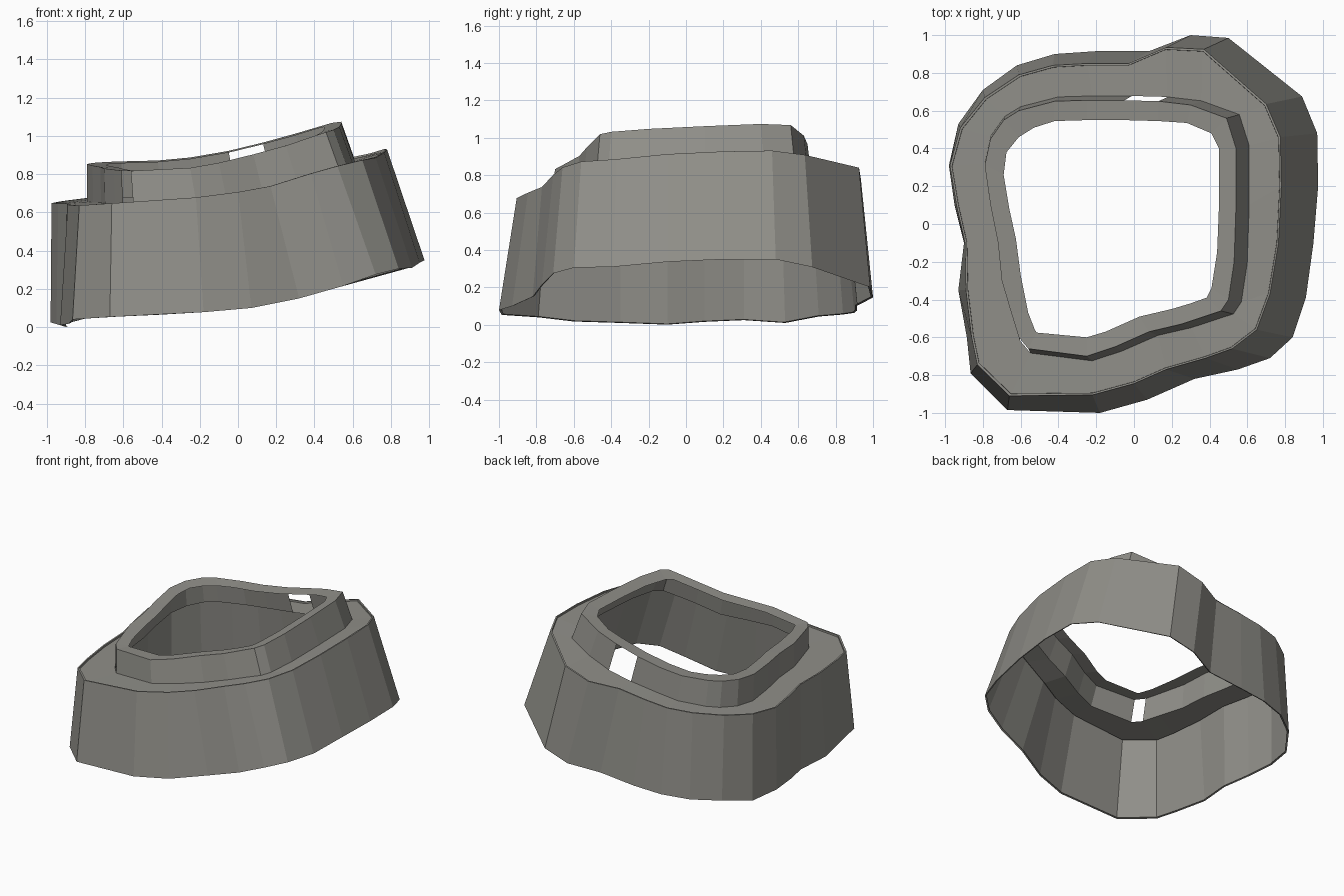
import bpy

grey = bpy.data.materials.new("warm grey")
grey.diffuse_color = (0.28, 0.275, 0.25, 1)


def interp(profile, x):
    """Height read from a piecewise (x, z) profile."""
    if x <= profile[0][0]:
        return profile[0][1]
    for (x0, z0), (x1, z1) in zip(profile, profile[1:]):
        if x <= x1:
            return z0 + (z1 - z0) * (x - x0) / (x1 - x0)
    return profile[-1][1]


def lift(plan, profile, tilt=0.0, drop=0.0):
    return [(x, y, interp(profile, x) + tilt * y - drop) for x, y in plan]


def shrink(loop, amount, drop):
    return [(x * (1 - amount), y * (1 - amount), z - drop) for x, y, z in loop]


def band(name, loops, gaps=()):
    """Skin of quads between successive closed loops, leaving out gap segments."""
    n = len(loops[0])
    verts = [p for loop in loops for p in loop]
    faces = []
    for r in range(len(loops) - 1):
        for i in range(n):
            if i not in gaps:
                j = (i + 1) % n
                faces.append((r * n + j, r * n + i, (r + 1) * n + i, (r + 1) * n + j))
    mesh = bpy.data.meshes.new(name)
    mesh.from_pydata(verts, [], faces)
    mesh.materials.append(grey)
    ob = bpy.data.objects.new(name, mesh)
    bpy.context.collection.objects.link(ob)
    return ob


# Plan outlines, clockwise from the left side
hem_plan = [(-.98, .31), (-.93, .53), (-.80, .71), (-.62, .84), (-.42, .90), (-.20, .915), (.08, .915),
            (.30, 1.0), (.50, .985), (.89, .675), (.97, .48), (.975, .20), (.95, -.10), (.91, -.39),
            (.84, -.60), (.72, -.71), (.55, -.77), (.32, -.82), (.07, -.93), (-.18, -1.0), (-.67, -.985),
            (-.865, -.79), (-.885, -.60), (-.93, -.35), (-.90, -.10), (-.95, .10)]
shoulder_plan = [(-.975, .31), (-.92, .51), (-.79, .67), (-.61, .79), (-.43, .84), (-.25, .85), (-.03, .85),
                 (.17, .935), (.37, .925), (.70, .635), (.775, .46), (.78, .20), (.765, -.10), (.72, -.37),
                 (.65, -.56), (.52, -.66), (.38, -.71), (.17, -.77), (0, -.845), (-.22, -.905), (-.66, -.91),
                 (-.83, -.745), (-.86, -.60), (-.89, -.35), (-.895, -.10), (-.94, .10)]
collar_plan = [(-.79, .31), (-.76, .45), (-.69, .55), (-.61, .60), (-.42, .65), (-.25, .655), (-.05, .655),
               (.13, .65), (.30, .63), (.49, .56), (.54, .40), (.54, .10), (.53, -.20), (.50, -.40),
               (.46, -.46), (.37, -.49), (.25, -.53), (.08, -.57), (-.10, -.65), (-.25, -.70), (-.56, -.66),
               (-.61, -.60), (-.65, -.47), (-.70, -.30), (-.72, -.10), (-.76, .10)]
opening_plan = [(-.69, .26), (-.675, .38), (-.61, .46), (-.53, .51), (-.42, .545), (-.25, .55), (-.05, .55),
                (.13, .545), (.28, .535), (.41, .48), (.45, .40), (.45, .10), (.44, -.15), (.41, -.34),
                (.385, -.39), (.30, -.42), (.20, -.45), (.03, -.49), (-.15, -.57), (-.25, -.60), (-.515, -.575),
                (-.525, -.56), (-.56, -.47), (-.60, -.27), (-.625, -.08), (-.66, .08)]

# Height profiles along x
hem_z = [(-.98, .025), (-.9, .001), (-.865, .04), (-.67, .053), (-.40, .065), (-.18, .078), (.07, .10),
         (.32, .15), (.55, .215), (.72, .275), (.84, .305), (.91, .31), (.97, .35)]
shoulder_z = [(-.98, .64), (-.83, .655), (-.66, .67), (-.40, .68), (-.05, .72), (.15, .75), (.38, .82),
              (.52, .858), (.65, .887), (.72, .895), (.78, .922)]
collar_z = [(-.79, .84), (-.42, .845), (-.20, .865), (0, .905), (.25, .97), (.45, 1.035), (.54, 1.058)]

hem = lift(hem_plan, hem_z)
shoulder = lift(shoulder_plan, shoulder_z, 0.025)
collar_top = lift(collar_plan, collar_z, 0.04)
opening = lift(opening_plan, collar_z, 0.04, 0.005)
# Foot of the collar leans outward towards the right
foot_plan = [(x + .07 * (x + .79) / 1.33, y * 1.035) for x, y in collar_plan]
collar_foot = lift(foot_plan, shoulder_z, 0.025, 0.012)

# Tall outer skirt with small turned-in edges top and bottom
band("outer_skirt", [shrink(hem, .012, -.004), hem, shoulder, shrink(shoulder, .012, 0)])
# Ledge between skirt and collar, set slightly below the rim
band("ledge", [shrink(shoulder, .012, 0), shrink(shoulder, .013, .012), collar_foot])
# Upright collar with two open slots (back and front left corner)
band("collar_wall", [collar_foot, collar_top], gaps=(6, 20))
# Flat flange turned inward at the top
band("top_flange", [collar_top, opening])
